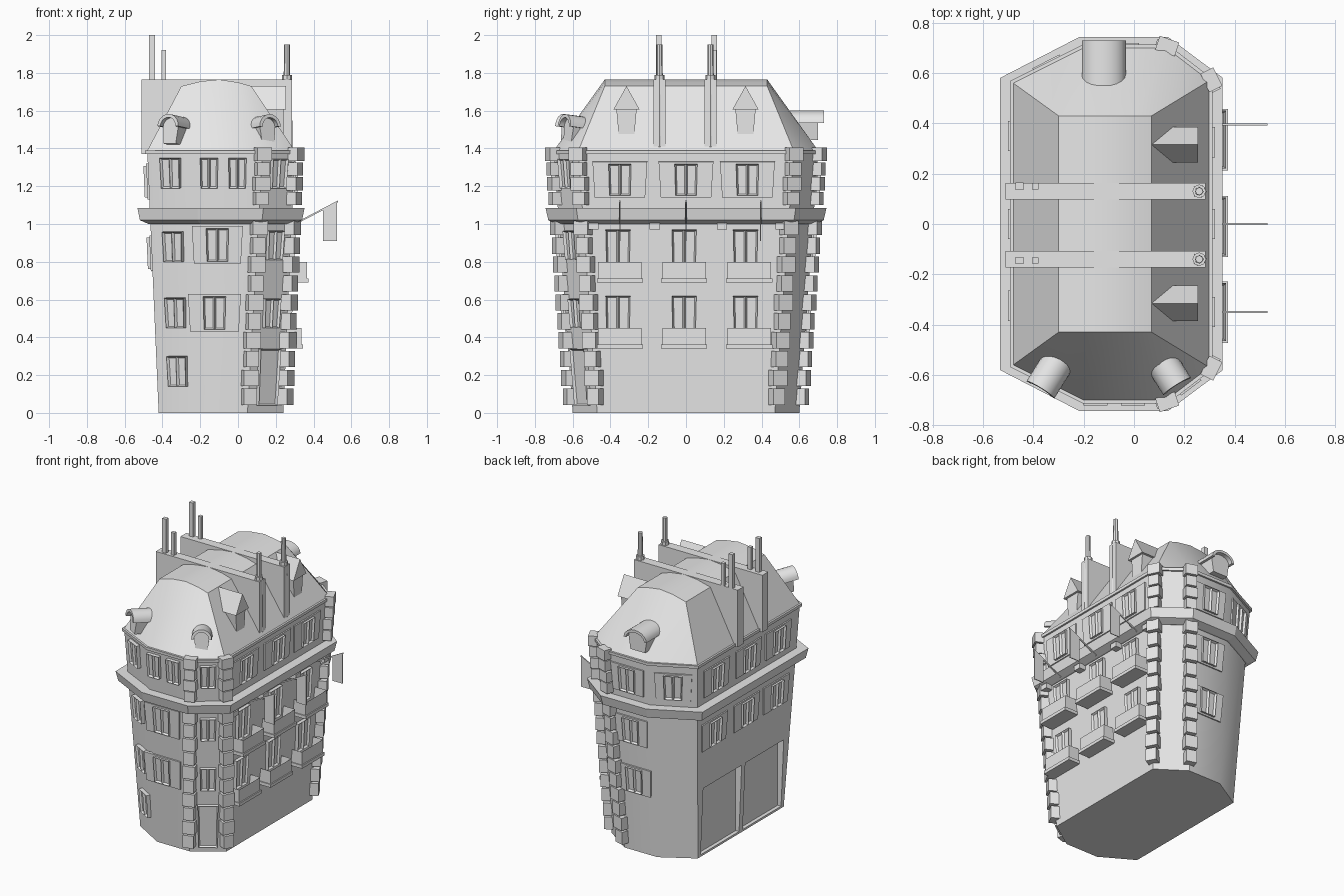
import bpy, bmesh, math
from mathutils import Vector, Matrix

cube = bpy.data.objects.get("Cube")
if cube:
    bpy.data.objects.remove(cube)

stone = bpy.data.materials.new("plain_grey")
stone.use_nodes = True
stone.diffuse_color = (0.8, 0.8, 0.8, 1)
stone.node_tree.nodes["Principled BSDF"].inputs["Base Color"].default_value = (0.8, 0.8, 0.8, 1)

WALL_TOP = 1.38
BASE = [(.24, -.47), (.24, .47), (.05, .6), (-.2, .6), (-.42, .47), (-.42, -.47), (-.2, -.6), (.05, -.6)]
TOP = [(.3, -.57), (.3, .57), (.13, .7), (-.2, .7), (-.48, .56), (-.48, -.56), (-.2, -.7), (.13, -.7)]
SIDE, BACK, BACK_LEFT, LEFT, FRONT_LEFT, FRONT, CORNER = 0, 2, 3, 4, 5, 6, 7


def finish(name, bm, smooth=0):
    bmesh.ops.recalc_face_normals(bm, faces=bm.faces)
    mesh = bpy.data.meshes.new(name)
    bm.to_mesh(mesh)
    bm.free()
    mesh.materials.append(stone)
    ob = bpy.data.objects.new(name, mesh)
    bpy.context.collection.objects.link(ob)
    if smooth:
        bpy.ops.object.select_all(action='DESELECT')
        ob.select_set(True)
        bpy.context.view_layer.objects.active = ob
        bpy.ops.object.shade_smooth_by_angle(angle=math.radians(smooth))
    return ob


def ring(z, grow=0):
    """Plan outline of the flaring wall at height z, pushed outward by grow."""
    pts = [Vector(a).lerp(Vector(b), z / WALL_TOP) for a, b in zip(BASE, TOP)]
    out = []
    for i, p in enumerate(pts):
        e1 = (p - pts[i - 1]).normalized()
        e2 = (pts[(i + 1) % 8] - p).normalized()
        n1, n2 = Vector((e1.y, -e1.x)), Vector((e2.y, -e2.x))
        q = p + (n1 + n2) * grow / (1 + n1.dot(n2))
        out.append(Vector((q.x, q.y, z)))
    return out


def loft(name, rings, smooth=0):
    bm = bmesh.new()
    rows = [[bm.verts.new(p) for p in r] for r in rings]
    n = len(rows[0])
    for a, b in zip(rows, rows[1:]):
        for i in range(n):
            bm.faces.new((a[i], a[(i + 1) % n], b[(i + 1) % n], b[i]))
    bm.faces.new(rows[0])
    bm.faces.new(rows[-1])
    return finish(name, bm, smooth)


def prism(name, pts, y0, y1, mat=Matrix(), smooth=0):
    """Extrude an x-z outline along local y."""
    return loft(name, [[mat @ Vector((x, y, z)) for x, z in pts] for y in (y0, y1)], smooth)


def box(name, x, y, z, mat=Matrix()):
    return prism(name, [(x[0], z[0]), (x[1], z[0]), (x[1], z[1]), (x[0], z[1])], y[0], y[1], mat)


def on_wall(edge, s, z):
    """Frame on a wall facet: x along the wall, -y outward, z up the slope."""
    low, high = ring(z), ring(z + .1)
    a, b = low[edge], low[(edge + 1) % 8]
    x = (b - a).normalized()
    mid = (a + b) / 2
    up = (high[edge] + high[(edge + 1) % 8]) / 2 - mid
    up = (up - x * up.dot(x)).normalized()
    rot = Matrix((x, up.cross(x), up)).transposed().to_4x4()
    return Matrix.Translation(mid + x * s) @ rot


def trapezoid(w, h):
    return [(-w * .46, -h / 2), (w * .46, -h / 2), (w / 2, h / 2), (-w / 2, h / 2)]


def window(name, edge, s, z0, z1, w=.12, wide=0, cols=2):
    h = z1 - z0
    mat = on_wall(edge, s, (z0 + z1) / 2)
    if wide:
        prism(name + "_surround", trapezoid(wide, h), -.009, .01, mat)
        h *= .88
    bm = bmesh.new()
    # casement leaves with sunken panes
    grid = []
    for depth in (-.024, .01):
        grid.append([[bm.verts.new(mat @ Vector((w * k * (i / cols - .5), depth, z)))
                      for i in range(cols + 1)] for k, z in ((.92, -h / 2), (1, h / 2))])
    f, b = grid
    front = [bm.faces.new((f[0][i], f[0][i + 1], f[1][i + 1], f[1][i])) for i in range(cols)]
    for i in range(cols):
        for r in (0, 1):
            bm.faces.new((f[r][i], f[r][i + 1], b[r][i + 1], b[r][i]))
    for i in (0, cols):
        bm.faces.new((f[0][i], f[1][i], b[1][i], b[0][i]))
    bmesh.ops.recalc_face_normals(bm, faces=bm.faces)
    bmesh.ops.inset_individual(bm, faces=front, thickness=.012, depth=-.014)
    finish(name, bm)


# Flared main walls with two shallow blind bays on the left side
body = loft("walls", [ring(0), ring(WALL_TOP)])
for y in ((.02, .44), (-.44, -.02)):
    cutter = box("bay_cutter", (-.6, -.395), y, (.015, .48))
    cutter.hide_render = True
    mod = body.modifiers.new("bay", 'BOOLEAN')
    mod.object = cutter
    mod.operation = 'DIFFERENCE'
    bpy.context.view_layer.objects.active = body
    bpy.ops.object.modifier_apply(modifier=mod.name)
    bpy.data.objects.remove(cutter)
bpy.ops.object.select_all(action='DESELECT')
body.select_set(True)
bpy.ops.object.shade_smooth_by_angle(angle=math.radians(35))

# Cornice and eave trim
loft("cornice", [ring(1.0, .01), ring(1.02, .055), ring(1.085, .065), ring(1.085, 0)])
loft("eave_trim", [ring(1.37, .012), ring(1.39, .012)])

# Mansard roof
bm = bmesh.new()
for p in ring(1.385, .002):
    bm.verts.new(p)
for x, z in ((-.3, 1.73), (-.2, 1.755), (-.1, 1.765), (0, 1.75), (.07, 1.73)):
    for y in (-.43, .43):
        bm.verts.new((x, y, z))
bmesh.ops.convex_hull(bm, input=bm.verts)
finish("mansard_roof", bm, 35)

# Party walls across the roof, with chimneys
for y, cy in ((-.14, -.145), (.13, .15)):
    box("party_wall", (-.51, .285), (y - .032, y + .032), (1.37, 1.765))
    box("tall_chimney", (-.47, -.44), (cy - .014, cy + .014), (1.7, 2.0))
    box("short_chimney", (-.405, -.38), (cy - .012, cy + .012), (1.7, 1.92))
    circle = [(math.cos(a * math.pi / 4), math.sin(a * math.pi / 4)) for a in range(8)]
    loft("flue", [[Vector((.259 + r * c, y + r * s, z)) for c, s in circle]
                  for r, z in ((.029, 1.39), (.027, 1.79), (.017, 1.79), (.015, 1.95))])

# Gabled dormers on the right roof slope
for y in (-.315, .315):
    mat = Matrix.Translation((0, y, 0)) @ Matrix.Rotation(math.pi / 2, 4, 'Z')
    prism("dormer_body", [(-.04, 1.46), (.04, 1.46), (.055, 1.62), (-.055, 1.62)], -.24, -.08, mat)
    prism("dormer_gable", [(-.07, 1.605), (.07, 1.605), (0, 1.73)], -.255, -.06, mat)


def barrel_dormer(x, y, angle, w, z, length, tilt):
    """Arched hood over a small tapered window body."""
    mat = (Matrix.Translation((x, y, z)) @ Matrix.Rotation(angle, 4, 'Z')
           @ Matrix.Rotation(tilt, 4, 'X'))
    arc = [(math.cos(math.pi * i / 10), math.sin(math.pi * i / 10)) for i in range(11)]
    r, k = w / 2, .018
    outer = [(c * r, s * .065) for c, s in arc]
    inner = [(c * (r - k), s * (.065 - k)) for c, s in reversed(arc)]
    prism("barrel_hood", outer + inner, -length / 2, length / 2, mat, 35)
    bw = r - k
    lower = [(-bw * .8, -.09), (bw * .8, -.09)]
    prism("barrel_dormer_body", lower + [(c * bw, s * (.065 - k)) for c, s in arc],
          -length / 2 + .03, length / 2, mat)


barrel_dormer(-.335, -.6, math.radians(-32), .13, 1.51, .14, -.12)
barrel_dormer(.14, -.595, math.radians(32), .13, 1.51, .12, -.12)
barrel_dormer(-.12, .64, math.pi, .175, 1.535, .18, 0)

# Corner stones
for corner in (0, 1, 2, 7):
    levels = [.085 + .1 * i for i in range(10)] + [1.135 + .078 * i for i in range(4)]
    for i, z in enumerate(levels):
        p, q = ring(z)[corner], ring(z, .05)[corner]
        d = q - p
        mat = Matrix.Translation(p) @ Matrix.Rotation(math.atan2(d.y, d.x) + math.pi / 2, 4, 'Z')
        w, h = (.041 if i % 2 else .035), (.043 if z < 1.05 else .035)
        prism("corner_stone", [(-w, -h), (w, -h), (w, h), (-w, h)], -.037, .02, mat)

# Windows and door
for s in (-.35, 0, .325):
    window("upper_side_window", SIDE, s, 1.14, 1.33, .12, .29)
    window("middle_side_window", SIDE, s - .01, .76, .97, .13)
    window("lower_side_window", SIDE, s - .01, .42, .62, .13)
    window("upper_left_window", LEFT, s, 1.13, 1.32, .12, .28)
    window("middle_left_window", LEFT, s, .75, .94, .12, .28)
for s, z0 in ((.0, .14), (-.005, .45), (-.01, .8), (-.015, 1.19)):
    window("front_left_window", FRONT_LEFT, s, z0, z0 + .16, .115)
window("lower_front_window", FRONT, -.065, .43, .63, .12, .28)
window("middle_front_window", FRONT, -.06, .79, .99, .12, .27)
for s in (-.115, .035):
    window("upper_front_window", FRONT, s, 1.19, 1.35, .095)
for z0 in (.45, .81, 1.19):
    window("corner_window", CORNER, 0, z0, z0 + .155, .1)
window("corner_door", CORNER, 0, .04, .34, .13, cols=1)
for z0 in (.42, .77, 1.13):
    window("back_window", BACK, 0, z0, z0 + .19, .12, .25)
window("back_left_window", BACK_LEFT, 0, 1.13, 1.32, .12, .24)

# Balconies with hollow parapets
for z0, reach in ((.34, .335), (.69, .365)):
    for y in (-.35, -.01, .335):
        box("balcony_floor", (.22, reach + .008), (y - .122, y + .122), (z0, z0 + .022))
        bm = bmesh.new()
        bmesh.ops.create_cube(bm, size=1, matrix=Matrix.Translation(((.24 + reach) / 2, y, z0 + .06))
                              @ Matrix.Diagonal((reach - .24, .23, .1, 1)))
        lid = [f for f in bm.faces if f.normal.z > .9]
        bmesh.ops.inset_region(bm, faces=lid, thickness=.012)
        bmesh.ops.translate(bm, verts=lid[0].verts, vec=(0, 0, -.08))
        finish("balcony_parapet", bm)

# Brackets under the cornice, poles and flags
for y in (-.49, -.165, .19, .5):
    box("bracket", (.26, .33), (y - .027, y + .027), (.97, 1.005))
for y in (-.35, 0, .395):
    prism("flag_pole", [(.31, 1.0), (.31, 1.01), (.53, 1.125), (.53, 1.115)], y - .004, y + .004)
    prism("flag", [(.45, .91), (.525, .91), (.525, 1.12), (.45, 1.08)], y - .003, y + .003)
